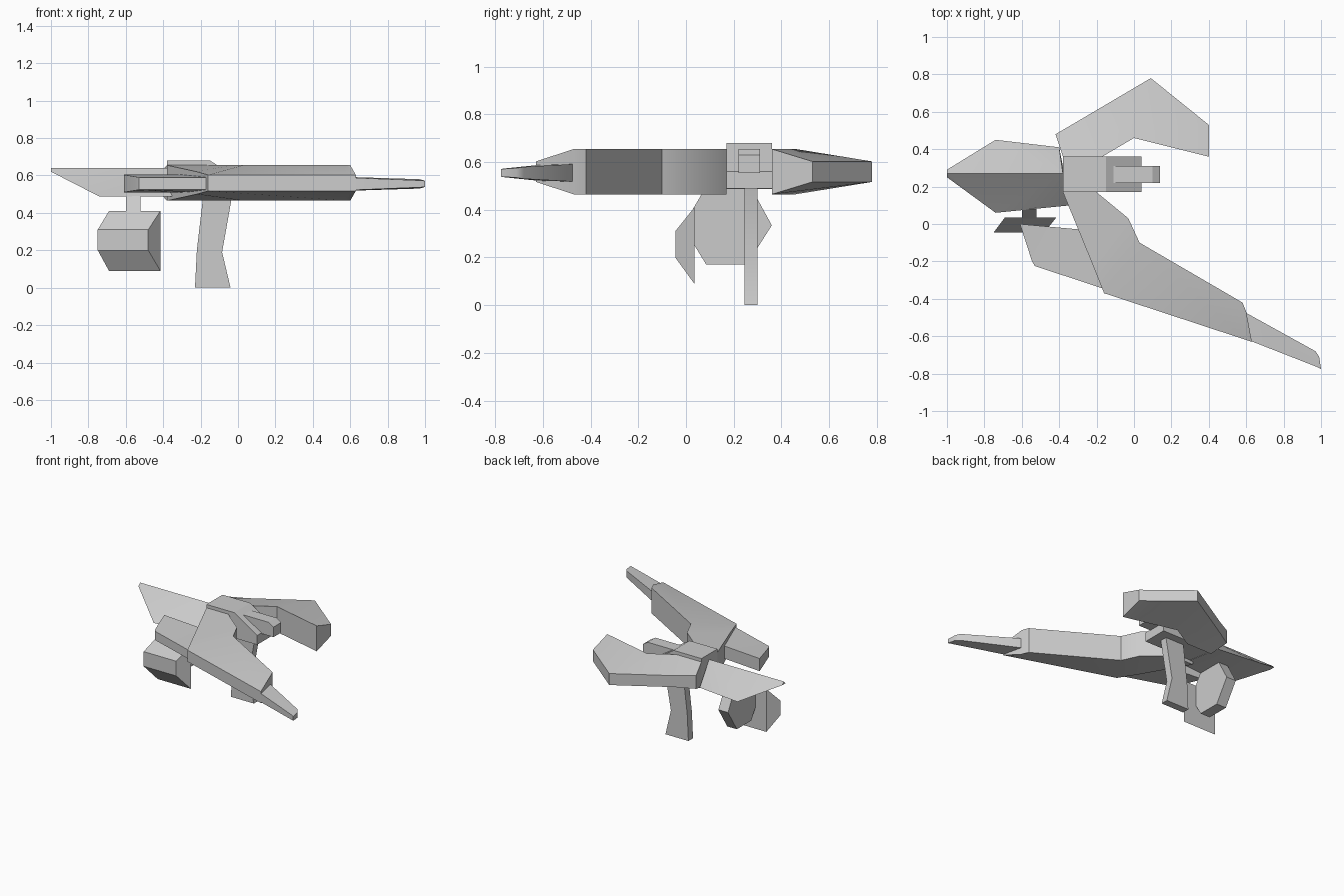
import bpy
import bmesh
import math

cube = bpy.data.objects.get("Cube")
if cube:
    bpy.data.objects.remove(cube, do_unlink=True)

grey = bpy.data.materials.new("plain_grey")
grey.use_nodes = True
grey.diffuse_color = (0.6, 0.6, 0.6, 1)
grey.node_tree.nodes["Principled BSDF"].inputs["Base Color"].default_value = (0.6, 0.6, 0.6, 1)


def finish(name, bm, angle=30):
    """Turn a bmesh into a shaded object."""
    bmesh.ops.recalc_face_normals(bm, faces=bm.faces)
    mesh = bpy.data.meshes.new(name)
    bm.to_mesh(mesh)
    bm.free()
    mesh.materials.append(grey)
    obj = bpy.data.objects.new(name, mesh)
    bpy.context.collection.objects.link(obj)
    bpy.ops.object.select_all(action="DESELECT")
    obj.select_set(True)
    bpy.context.view_layer.objects.active = obj
    bpy.ops.object.shade_smooth_by_angle(angle=math.radians(angle))
    return obj


def slab(name, inner, outer, mid=0.56):
    """Strip between two plan edges; each point is x, y, half thickness."""
    bm = bmesh.new()
    rings = []
    for a, b in zip(inner, outer):
        rings.append([bm.verts.new((x, y, mid + s * h))
                      for x, y, h, s in ((*a, -1), (*a, 1), (*b, 1), (*b, -1))])
    for r, q in zip(rings, rings[1:]):
        for i in range(4):
            j = (i + 1) % 4
            bm.faces.new((r[i], r[j], q[j], q[i]))
    bm.faces.new(rings[0])
    bm.faces.new(rings[-1])
    return finish(name, bm)


def extrude(name, outline, place, low, high):
    """Prism from a 2D outline, laid out by the place function."""
    bm = bmesh.new()
    face = bm.faces.new([bm.verts.new(place(a, b, low)) for a, b in outline])
    geom = bmesh.ops.extrude_face_region(bm, geom=[face])["geom"]
    step = [h - l for h, l in zip(place(0, 0, high), place(0, 0, low))]
    bmesh.ops.translate(bm, vec=step, verts=[g for g in geom if isinstance(g, bmesh.types.BMVert)])
    return finish(name, bm)


def hull(name, points):
    bm = bmesh.new()
    for p in points:
        bm.verts.new(p)
    bmesh.ops.convex_hull(bm, input=bm.verts)
    bmesh.ops.dissolve_limit(bm, angle_limit=0.02, verts=bm.verts, edges=bm.edges)
    return finish(name, bm)


def along_y(x, z, y):
    return (x, y, z)


def along_x(y, z, x):
    return (x, y, z)


FULL, THIN = 0.095, 0.043

# Bent arms: tall inner wall, thin outer rim
slab("front_arm",
     [(-0.2, 0.17, FULL), (-0.03, 0.03, FULL), (0.03, -0.1, FULL),
      (0.58, -0.42, FULL), (0.6, -0.47, FULL)],
     [(-0.38, 0.17, FULL), (-0.22, -0.22, 0.06), (-0.16, -0.37, THIN),
      (0.6, -0.62, THIN), (0.63, -0.63, THIN)])
slab("rear_arm",
     [(-0.38, 0.36, FULL), (-0.17, 0.36, FULL), (0, 0.46, FULL), (0.4, 0.36, FULL)],
     [(-0.42, 0.48, 0.05), (-0.3, 0.55, THIN), (0.09, 0.78, THIN), (0.4, 0.53, THIN)])

# Tapered end of the front arm
slab("arm_tip",
     [(0.59, -0.47, 0.037), (0.97, -0.68, 0.025), (0.99, -0.71, 0.02)],
     [(0.61, -0.62, 0.033), (0.98, -0.765, 0.018), (1, -0.775, 0.016)], 0.555)

# Side block tucked under the front arm
slab("side_block",
     [(-0.61, 0, 0.047), (-0.28, -0.03, 0.047), (-0.2, -0.1, 0.047)],
     [(-0.545, -0.2, 0.036), (-0.53, -0.225, 0.033), (-0.15, -0.35, 0.033)], 0.557)

# Ridged wing with a flat underside
hull("wing", [(-1, 0.25, 0.62), (-1, 0.29, 0.62), (-1, 0.27, 0.64),
              (-0.38, 0.27, 0.64), (-0.74, 0.45, 0.487), (-0.4, 0.41, 0.487),
              (-0.74, 0.06, 0.487), (-0.34, 0.1, 0.487)])

# Central hub and its nose
extrude("hub", [(-0.38, 0.49), (-0.38, 0.68), (-0.15, 0.68), (0.04, 0.56), (0.04, 0.49)],
        along_y, 0.17, 0.36)
extrude("nose", [(-0.15, 0.555), (-0.15, 0.655), (0.1, 0.655), (0.14, 0.63), (0.14, 0.555)],
        along_y, 0.22, 0.31)

# Standing leg
extrude("leg", [(-0.23, 0), (-0.22, 0.2), (-0.185, 0.5), (-0.03, 0.5), (-0.085, 0.19), (-0.04, 0)],
        along_y, 0.245, 0.3)

# Hanging disc and the shield in front of it
extrude("disc", [(0.03, 0.26), (0.03, 0.405), (0.08, 0.49), (0.275, 0.49),
                 (0.36, 0.335), (0.255, 0.17), (0.085, 0.17)],
        along_x, -0.6, -0.52)
hull("shield", [(x, y, z) for y, xs, zs in ((-0.045, (-0.75, -0.48), (0.2, 0.31)),
                                            (0.035, (-0.69, -0.415), (0.09, 0.41)))
                for x in xs for z in zs])
